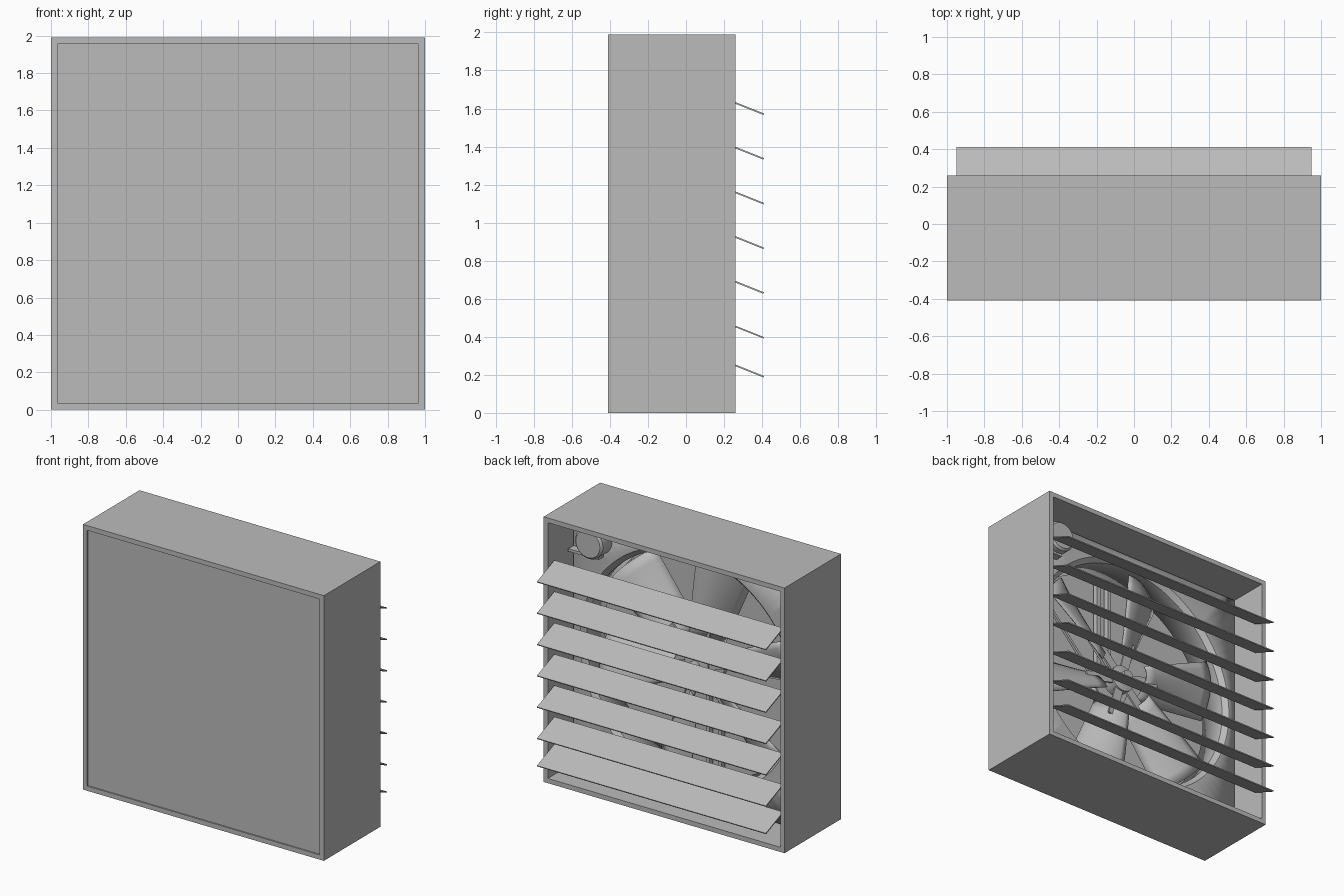
import bpy, bmesh, math
from mathutils import Vector, Matrix

cube = bpy.data.objects.get("Cube")
if cube:
    bpy.data.objects.remove(cube)

grey = bpy.data.materials.new("galvanised_grey")
grey.use_nodes = True
COLOUR = (0.5, 0.5, 0.5, 1)
grey.diffuse_color = COLOUR
grey.node_tree.nodes["Principled BSDF"].inputs["Base Color"].default_value = COLOUR

MID = 0.995                      # height of the fan axis
HUB = Vector((0, -0.18, MID))
MOTOR = Vector((0.745, -0.08, 1.79))


def finish(name, bm, smooth=False):
    bmesh.ops.recalc_face_normals(bm, faces=bm.faces)
    mesh = bpy.data.meshes.new(name)
    bm.to_mesh(mesh)
    bm.free()
    mesh.materials.append(grey)
    obj = bpy.data.objects.new(name, mesh)
    bpy.context.collection.objects.link(obj)
    if smooth:
        bpy.ops.object.select_all(action='DESELECT')
        obj.select_set(True)
        bpy.context.view_layer.objects.active = obj
        bpy.ops.object.shade_smooth_by_angle(angle=math.radians(35))
    return obj


def box(name, centre, size, turn=None):
    bm = bmesh.new()
    bmesh.ops.create_cube(bm, size=1)
    matrix = Matrix.Translation(centre) @ (turn or Matrix()) @ Matrix.Diagonal((*size, 1))
    bmesh.ops.transform(bm, matrix=matrix, verts=bm.verts)
    return finish(name, bm)


def lathe(name, centre, profile, segments=48):
    """Spin (radius, y) points about an axis along y."""
    bm = bmesh.new()
    rings = []
    for radius, y in profile:
        ring = []
        for i in range(segments):
            a = math.tau * i / segments
            ring.append(bm.verts.new(centre + Vector((radius * math.cos(a), y, radius * math.sin(a)))))
        rings.append(ring)
    for r1, r2 in zip(rings, rings[1:]):
        for i in range(segments):
            j = (i + 1) % segments
            bm.faces.new((r1[i], r1[j], r2[j], r2[i]))
    bm.faces.new(rings[0])
    bm.faces.new(rings[-1])
    return finish(name, bm, True)


# Housing: open at the back, shallow recessed panel at the front
bm = bmesh.new()
bmesh.ops.create_cube(bm, size=1)
bmesh.ops.transform(bm, matrix=Matrix.Translation((0, -0.075, MID)) @ Matrix.Diagonal((2, 0.67, 1.99, 1)),
                    verts=bm.verts)
for side, depth in ((1, 0.645), (-1, 0.01)):
    face = next(f for f in bm.faces if f.normal.y * side > 0.9)
    bmesh.ops.inset_region(bm, faces=[face], thickness=0.05)
    wall = bmesh.ops.extrude_discrete_faces(bm, faces=[face])["faces"][0]
    bmesh.ops.translate(bm, verts=wall.verts, vec=(0, -side * depth, 0))
finish("housing", bm)

# Orifice plate with a round throat reaching forward around the fan
bm = bmesh.new()
rings = [[], [], [], []]
COUNT = 96
for i in range(COUNT):
    a = math.tau * i / COUNT
    c, s = math.cos(a), math.sin(a)
    edge = 0.95 / max(abs(c), abs(s))
    for ring, radius, y in zip(rings, (edge, 0.9, 0.87, 0.87), (-0.03, -0.03, -0.06, -0.27)):
        ring.append(bm.verts.new((radius * c, y, MID + radius * s * 0.995)))
for r1, r2 in zip(rings, rings[1:]):
    for i in range(COUNT):
        j = (i + 1) % COUNT
        bm.faces.new((r1[i], r1[j], r2[j], r2[i]))
orifice = finish("orifice_plate", bm, True)
thick = orifice.modifiers.new("sheet", 'SOLIDIFY')
thick.thickness = 0.008

# Six twisted, cambered fan blades with spider arms
ROWS, COLS = 8, 8
for k in range(6):
    angle = math.radians(15 + 60 * k)
    radial = Vector((-math.sin(angle), 0, math.cos(angle)))
    across = Vector((math.cos(angle), 0, math.sin(angle)))
    bm = bmesh.new()
    grid = []
    for i in range(ROWS + 1):
        t = i / ROWS
        chord = 0.26 + 0.16 * t
        pitch = math.radians(42 - 18 * t)
        row = []
        for j in range(COLS + 1):
            u = j / COLS - 0.5
            camber = 0.05 * (1 - 4 * u * u)
            w = u * chord * math.cos(pitch)
            y = u * chord * math.sin(pitch) + camber
            reach = math.sqrt(max((0.22 + 0.62 * t) ** 2 - w * w, 0))
            row.append(bm.verts.new(HUB + radial * reach + across * w + Vector((0, y, 0))))
        grid.append(row)
    for i in range(ROWS):
        for j in range(COLS):
            bm.faces.new((grid[i][j], grid[i][j + 1], grid[i + 1][j + 1], grid[i + 1][j]))
    blade = finish(f"fan_blade_{k + 1}", bm, True)
    blade.modifiers.new("sheet", 'SOLIDIFY').thickness = 0.008
    turn = Matrix.Rotation(-angle, 4, 'Y')
    box(f"spider_arm_{k + 1}", HUB + radial * 0.2 + Vector((0, 0.04, 0)), (0.07, 0.015, 0.26), turn)

# Hub, shaft and fan pulley
lathe("hub", HUB, ((0.04, 0.12), (0.04, 0.07), (0.1, 0.06), (0.1, -0.04), (0.04, -0.06), (0.04, -0.18)))
GROOVE = ((1, 0.025), (0.85, 0.005), (0.85, -0.005), (1, -0.025))
lathe("fan_pulley", HUB + Vector((0, -0.1, 0)), [(0.15 * r, y) for r, y in GROOVE])

# Motor, its pulley and its bracket
lathe("motor", MOTOR, ((0.1, 0.18), (0.115, 0.165), (0.115, -0.12), (0.03, -0.13), (0.03, -0.22)), 32)
lathe("motor_pulley", Vector((MOTOR.x, HUB.y - 0.1, MOTOR.z)), [(0.06 * r, y) for r, y in GROOVE], 32)
box("motor_bracket", MOTOR + Vector((0.1, 0, 0)), (0.02, 0.24, 0.26))
box("motor_shelf", MOTOR + Vector((0.08, 0, -0.12)), (0.25, 0.24, 0.02))

# Belt runs between the pulleys
span = Vector((MOTOR.x, 0, MOTOR.z - MID))
side = Vector((span.z, 0, -span.x)).normalized()
lean = Matrix.Rotation(math.atan2(span.x, span.z), 4, 'Y')
for sign, name in ((1, "belt_lower"), (-1, "belt_upper")):
    box(name, HUB + span / 2 + side * sign * 0.09 + Vector((0, -0.1, 0)), (0.02, 0.02, span.length), lean)

# Bearing supports in front of the fan
for sign, name in ((1, "support_left"), (-1, "support_right")):
    box(name, (sign * 0.05, -0.35, MID), (0.03, 0.04, 1.89))

# Shutter slats, tilted down towards the back
TILT = Matrix.Rotation(-math.atan2(0.06, 0.15), 4, 'X')
for k, z in enumerate((1.63, 1.395, 1.16, 0.925, 0.69, 0.455, 0.25)):
    box(f"shutter_slat_{k + 1}", (0, 0.306, z - 0.019), (1.9, 0.222, 0.008), TILT)
